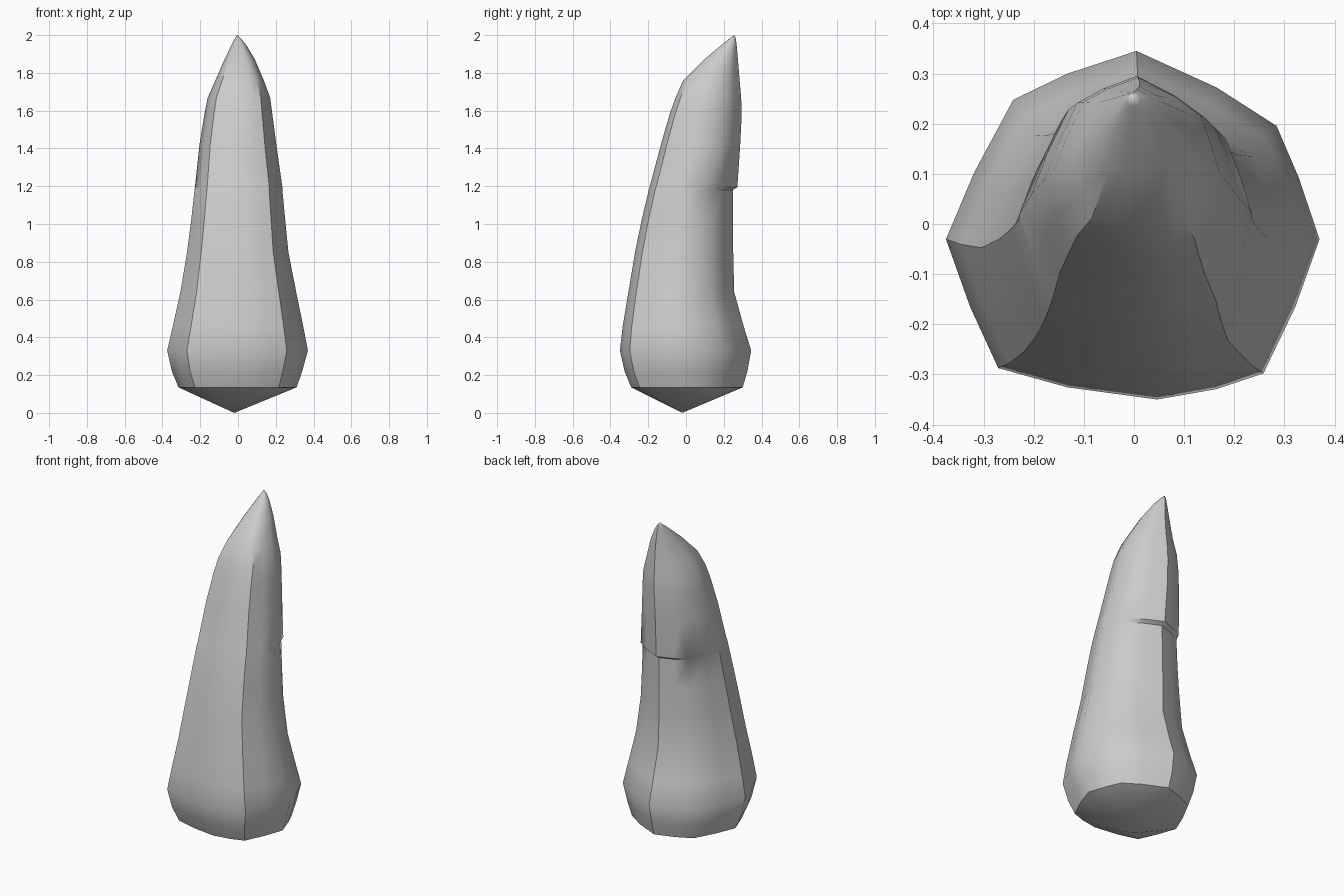
import bpy, bmesh

# Faceted cross-section on a unit box (x: left/right, y: front/back)
SECTION = [(0.02, 1), (-0.35, 0.87), (-0.64, 0.72), (-0.85, 0.3), (-1, -0.08),
           (-0.87, -0.47), (-0.72, -0.82), (-0.35, -0.93), (0.13, -1), (0.45, -0.94),
           (0.70, -0.85), (0.87, -0.47), (1, -0.08), (0.89, 0.27), (0.77, 0.57), (0.45, 0.79)]

# Rings up the spike: z, left x, right x, front y, back y
RINGS = [(0.135, -0.315, 0.31, -0.29, 0.30),
         (0.22, -0.35, 0.34, -0.325, 0.325),
         (0.33, -0.375, 0.37, -0.35, 0.345),
         (0.46, -0.345, 0.345, -0.335, 0.305),
         (0.64, -0.305, 0.308, -0.305, 0.255),
         (0.85, -0.27, 0.267, -0.27, 0.25),
         (1.02, -0.248, 0.25, -0.235, 0.248),
         (1.18, -0.23, 0.235, -0.197, 0.248),
         (1.195, -0.228, 0.235, -0.193, 0.272),
         (1.42, -0.204, 0.203, -0.133, 0.287),
         (1.58, -0.178, 0.182, -0.087, 0.295),
         (1.67, -0.16, 0.17, -0.055, 0.292),
         (1.76, -0.12, 0.137, -0.015, 0.284),
         (1.87, -0.072, 0.09, 0.095, 0.275),
         (1.95, -0.033, 0.042, 0.19, 0.268),
         (1.985, -0.015, 0.013, 0.235, 0.263)]

bm = bmesh.new()
loops = []
for z, xl, xr, yf, yb in RINGS:
    cx, hx = (xl + xr) / 2, (xr - xl) / 2
    cy, hy = (yf + yb) / 2, (yb - yf) / 2
    loops.append([bm.verts.new((cx + u * hx, cy + v * hy, z)) for u, v in SECTION])

# Side walls
n = len(SECTION)
for a, b in zip(loops, loops[1:]):
    for i in range(n):
        j = (i + 1) % n
        bm.faces.new((a[i], a[j], b[j], b[i]))

# Pointed base and leaning tip
for ring, point in ((loops[0], (-0.02, -0.02, 0)), (loops[-1], (-0.005, 0.255, 2.0))):
    p = bm.verts.new(point)
    for i in range(n):
        bm.faces.new((ring[i], ring[(i + 1) % n], p))

bmesh.ops.recalc_face_normals(bm, faces=bm.faces)
for f in bm.faces:
    f.smooth = True
mesh = bpy.data.meshes.new("rock_spike")
bm.to_mesh(mesh)
bm.free()
spike = bpy.data.objects.new("rock_spike", mesh)
bpy.context.collection.objects.link(spike)

# Smooth shading with the hard rim and step kept sharp
bpy.context.view_layer.objects.active = spike
spike.select_set(True)
bpy.ops.object.shade_smooth_by_angle(angle=0.7)
